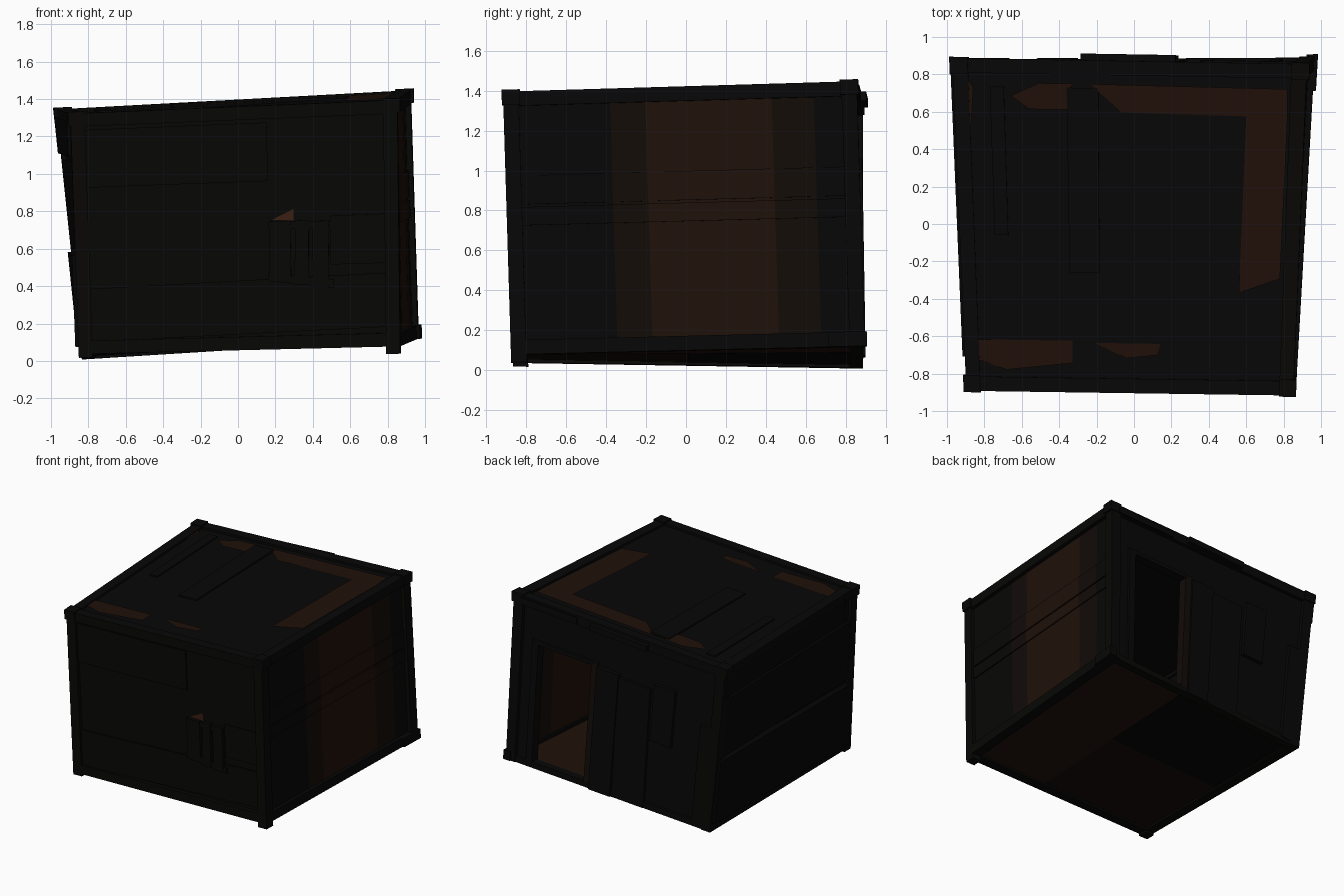
import bpy
from mathutils import Vector

# Warped cage: every part is placed in fractions (u: left-right, v: front-back, w: bottom-top)
CAGE = {
    (0, 0, 0): (-0.845, -0.86, 0.036), (1, 0, 0): (0.86, -0.87, 0.078),
    (0, 1, 0): (-0.825, 0.88, 0.008), (1, 1, 0): (0.96, 0.89, 0.12),
    (0, 0, 1): (-0.89, -0.885, 1.322), (1, 0, 1): (0.845, -0.91, 1.395),
    (0, 1, 1): (-0.965, 0.88, 1.345), (1, 1, 1): (0.917, 0.848, 1.447),
}
COLORS = {"dark": (0.0024, 0.0022, 0.002, 1), "black": (0.0015, 0.0015, 0.0015, 1),
          "umber": (0.006, 0.0034, 0.0022, 1), "brown": (0.014, 0.0052, 0.003, 1),
          "rust": (0.045, 0.014, 0.006, 1)}
MATS = {}
for key, col in COLORS.items():
    MATS[key] = bpy.data.materials.new(key + "_wood")
    MATS[key].diffuse_color = col


def at(u, v, w):
    p = Vector()
    for (a, b, c), q in CAGE.items():
        p += Vector(q) * ((u if a else 1 - u) * (v if b else 1 - v) * (w if c else 1 - w))
    return p


def mesh(name, pts, faces, mat):
    me = bpy.data.meshes.new(name)
    me.from_pydata(pts, [], faces)
    me.materials.append(MATS[mat])
    ob = bpy.data.objects.new(name, me)
    bpy.context.collection.objects.link(ob)
    return ob


def block(name, us, vs, ws, mat="dark", lean=(0, 0, 0)):
    """Board in cage fractions. lean: w rise along u, w rise along v, u shift along w."""
    pts = []
    for c in (0, 1):
        for b in (0, 1):
            for a in (0, 1):
                pts.append(at(us[a] + lean[2] * c, vs[b], ws[c] + lean[0] * a + lean[1] * b))
    faces = [(0, 2, 3, 1), (4, 5, 7, 6), (0, 1, 5, 4), (1, 3, 7, 5), (3, 2, 6, 7), (2, 0, 4, 6)]
    return mesh(name, pts, faces, mat)


# Corner posts with squared joints where the beams meet
lo, hi = (-0.004, 0.04), (0.96, 1.004)
for name, us, vs, w0 in (("front_left", lo, lo, -0.014), ("front_right", hi, lo, -0.03),
                         ("back_left", lo, hi, 0.0), ("back_right", hi, hi, 0.0)):
    block(name + "_post", us, vs, (w0, 1.0))
    block(name + "_joint", (us[0], us[1] + 0.008) if us is hi else (us[0] - 0.008, us[1]),
          (vs[0] - 0.004, vs[1] + 0.004), (0.95, 1.007))

# Sills and top beams
for lvl, ws in (("sill", (0.0, 0.055)), ("top_beam", (0.945, 1.0))):
    for side, s in (("left", lo), ("right", hi)):
        block(f"{side}_{lvl}", s, (0.0, 1.0), ws)
    block(f"front_{lvl}", (0, 1), lo, ws)
block("back_top_beam", (0, 1), hi, (0.945, 1.0))
block("back_sill", (0, 1), (0.965, 1.0), (0.0, 0.035))
block("sill_end", (0.98, 1.013), (0.9, 1.01), (0.0, 0.055))

# Floor: brown on the right, darker on the left
block("floor_right", (0.6, 0.99), (0.01, 0.99), (0.012, 0.033), "brown")
block("floor_left", (0.01, 0.6), (0.01, 0.5), (0.012, 0.033), "umber")
block("floor_back_left", (0.01, 0.6), (0.5, 0.99), (0.01, 0.032), "black")
block("loose_floor_board", (0.35, 0.75), (0.42, 0.52), (0.034, 0.042), "umber")

# Side walls, right one browner towards the middle
bands = ((0.02, 0.3, "dark"), (0.3, 0.4, "umber"), (0.4, 0.76, "brown"),
         (0.76, 0.88, "umber"), (0.88, 0.98, "dark"))
for v0, v1, m in bands:
    block("right_wall", (0.968, 0.988), (v0, v1), (0.02, 0.96), m)
    block("right_wall_middle_board", (0.985, 0.993), (v0, v1), (0.49, 0.56), m)
    block("right_wall_upper_board", (0.985, 0.992), (v0, v1), (0.57, 0.68), m)
block("left_wall", (0.008, 0.03), (0.02, 0.98), (0.02, 0.96), "black")
block("left_wall_low_board", (-0.014, 0.012), (0.02, 0.99), (0.03, 0.41), "black", (0, 0.02, 0))
block("left_wall_middle_board", (-0.003, 0.012), (0.02, 0.98), (0.44, 0.8), "black")
block("left_wall_high_board", (-0.012, 0.012), (0.1, 1.0), (0.825, 0.97), "black")

# Front wall with its overlapping boards
block("front_wall", (0.02, 0.98), (0.014, 0.032), (0.02, 0.96))
block("front_low_board", (0.04, 0.96), (0.006, 0.016), (0.05, 0.27), "dark", (0.03, 0, 0))
block("front_high_board", (0.04, 0.6), (0.008, 0.016), (0.69, 0.93))
block("front_side_board", (0.79, 0.96), (0.008, 0.016), (0.34, 0.54))

# Boarded-up window with a lit gap above the boards
mesh("window_gap", [at(0.61, 0.01, 0.53), at(0.677, 0.01, 0.525), at(0.677, 0.01, 0.572)],
     [(0, 1, 2)], "rust")
block("window_board_left", (0.60, 0.667), (-0.003, 0.012), (0.285, 0.525))
block("window_board_middle", (0.677, 0.72), (-0.005, 0.012), (0.26, 0.525), "dark", (0, 0, 0.005))
block("window_board_right", (0.735, 0.785), (-0.003, 0.012), (0.25, 0.52))
block("window_cross_board_low", (0.595, 0.8), (-0.001, 0.012), (0.28, 0.315), "dark", (-0.035, 0, 0))
block("window_cross_board_high", (0.60, 0.79), (-0.001, 0.012), (0.495, 0.525), "dark", (-0.01, 0, 0))

# Back wall with a doorway near the right end
bv = (0.97, 0.988)
D0, D1, DH = 0.615, 0.89, 0.745
block("back_wall_left", (0.02, D0), bv, (0.02, 0.96))
block("back_wall_right", (D1, 0.98), bv, (0.02, 0.96))
block("back_wall_above_door", (D0, D1), bv, (DH, 0.96))
block("door_frame_left", (D0 - 0.02, D0 + 0.01), (0.96, 1.0), (0.03, DH + 0.015), "umber")
block("door_frame_right", (D1 - 0.01, D1 + 0.02), (0.96, 1.0), (0.03, DH + 0.015))
block("door_frame_top", (D0 - 0.02, D1 + 0.02), (0.96, 1.0), (DH - 0.008, DH + 0.015))
block("back_tall_board", (0.49, 0.595), (0.985, 1.008), (0.0, 0.74))
block("back_middle_board", (0.33, 0.485), (0.985, 1.002), (0.0, 0.72), "dark", (0, 0, 0.01))
block("back_patch_board", (0.22, 0.32), (0.985, 1.006), (0.42, 0.76))
block("back_corner_board", (0.04, 0.09), (0.985, 1.004), (0.02, 0.62))

# Roof deck, loose boards and bare brown patches
block("roof_deck", (0.02, 0.98), (0.02, 0.98), (0.966, 0.987))
block("roof_board_long", (0.32, 0.41), (0.36, 0.92), (0.984, 0.999))
block("roof_board_short", (0.1, 0.14), (0.47, 0.92), (0.984, 0.997))
block("roof_board_back", (0.36, 0.63), (0.98, 1.024), (0.95, 0.985), "dark", (0.005, 0, 0))
block("roof_board_back_right", (0.7, 0.97), (0.98, 1.01), (0.95, 0.99))

# Patch outlines in x, y
PATCHES = [
    [(-0.24, 0.75), (-0.07, 0.6), (0.6, 0.59), (0.82, 0.58), (0.82, 0.74)],
    [(0.6, 0.59), (0.56, -0.36), (0.78, -0.28), (0.82, 0.58)],
    [(-0.66, 0.68), (-0.56, 0.61), (-0.36, 0.61), (-0.33, 0.75), (-0.51, 0.75)],
    [(-0.84, -0.63), (-0.83, -0.74), (-0.68, -0.79), (-0.33, -0.75), (-0.33, -0.63)],
    [(-0.21, -0.64), (-0.04, -0.72), (0.13, -0.7), (0.14, -0.64)],
    [(-0.93, 0.83), (-0.89, 0.2), (-0.86, 0.72)],
]
for outline in PATCHES:
    pts = []
    for x, y in outline:
        v = (y + 0.9) / 1.77
        left, right = at(0, v, 1).x, at(1, v, 1).x
        pts.append(at((x - left) / (right - left), v, 0.994))
    patch = mesh("bare_roof_patch", pts, [tuple(range(len(pts)))], "brown")
    if patch.data.polygons[0].normal.z < 0:
        patch.data.flip_normals()
